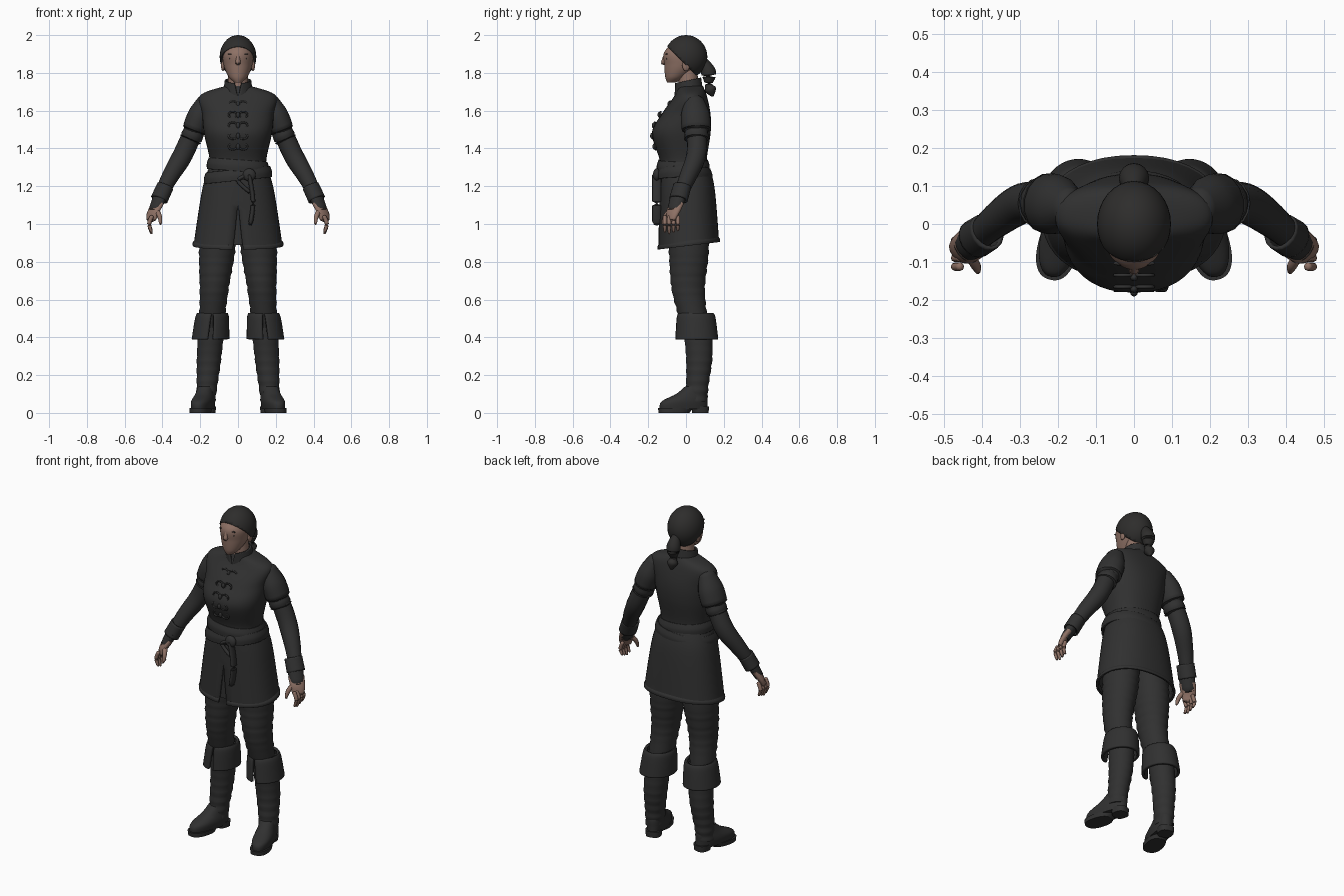
import bpy, bmesh
from math import sin, cos, pi, copysign
from mathutils import Vector, Matrix

if "Cube" in bpy.data.objects:
    bpy.data.objects.remove(bpy.data.objects["Cube"], do_unlink=True)


def material(name, rgb):
    mat = bpy.data.materials.new(name)
    mat.use_nodes = True
    mat.diffuse_color = (*rgb, 1)
    mat.node_tree.nodes["Principled BSDF"].inputs["Base Color"].default_value = (*rgb, 1)
    return mat


CLOTH = material("dark cloth", (.03, .03, .03))
HAIR = material("dark hair", (.027, .026, .025))
SKIN = material("skin", (.27, .165, .13))
LIPS = material("lips", (.17, .08, .07))
SIDES = (("left", 1), ("right", -1))
parts = []


def finish(name, bm, mat, thick=0):
    bmesh.ops.recalc_face_normals(bm, faces=bm.faces)
    mesh = bpy.data.meshes.new(name)
    bm.to_mesh(mesh)
    bm.free()
    mesh.materials.append(mat)
    obj = bpy.data.objects.new(name, mesh)
    bpy.context.collection.objects.link(obj)
    if thick:
        wall = obj.modifiers.new("thickness", 'SOLIDIFY')
        wall.thickness, wall.offset = thick, -1
    parts.append(obj)
    return obj


def smooth(rows, steps=10):
    """Pass a smooth curve through a few rows of numbers."""
    rows = [Vector(row) for row in rows]
    rows = [rows[0], *rows, rows[-1]]
    curve = []
    for a, b, c, d in zip(rows, rows[1:], rows[2:], rows[3:]):
        for k in range(steps):
            t = k / steps
            bend = (2 * a - 5 * b + 4 * c - d) * t + (3 * b - a - 3 * c + d) * t * t
            curve.append(b + (c - a + bend) * t / 2)
    return curve + [rows[-1]]


def skin_rings(rings, capped):
    bm = bmesh.new()
    rings = [[bm.verts.new(co) for co in ring] for ring in rings]
    for low, high in zip(rings, rings[1:]):
        for i in range(len(low) - 1):
            bm.faces.new((low[i], low[i + 1], high[i + 1], high[i]))
    bmesh.ops.remove_doubles(bm, verts=bm.verts, dist=1e-5)
    if capped:
        bmesh.ops.holes_fill(bm, edges=[e for e in bm.edges if e.is_boundary], sides=0)
    return bm


def loft(name, rows, mat=CLOTH, side=1, centre=lambda z: 0, power=2, tilt=0, lean=0,
         slit=lambda t: 0, folds=0, thick=0, count=40):
    """Level oval rings from rows of (height, half width, front, back)."""
    curve = smooth(rows)
    rings = []
    for k, (z, half, front, back) in enumerate(curve):
        gap = slit(k / (len(curve) - 1))
        crease = folds * sin(z * 120)
        ring = []
        for i in range(count + 1):
            angle = gap + 2 * (pi - gap) * i / count
            u, v = (copysign(abs(w) ** (2 / power), w) for w in (sin(angle), -cos(angle)))
            ring.append((side * (centre(z) + (half + crease) * u),
                         (front + back) / 2 + ((back - front) / 2 + crease) * v,
                         z + tilt * v + lean * half * u))
        rings.append(ring)
    return finish(name, skin_rings(rings, not thick), mat, thick)


def band(name, z, half, front, back, height=.06, **look):
    """A wrapped strip that bulges a little below its upper edge."""
    inset = .01
    top = (z + height / 2, half - inset, front + inset, back - inset)
    return loft(name, [top, (z, half, front, back), (z - height / 2, half, front, back)],
                power=2.2, thick=inset, **look)


def tube(name, points, mat=CLOTH, side=1, wide=1, thick=0, count=16):
    """Rings square to a smooth path of (x, y, z, radius)."""
    curve = smooth(points, 6)
    path = [Vector((side * x, y, z)) for x, y, z, radius in curve]
    radii = [row[3] for row in curve]
    if not thick:
        # Round off both ends
        for at, inner in ((0, 1), (len(path), -2)):
            end = path[0] if at == 0 else path[-1]
            size = radii[0] if at == 0 else radii[-1]
            path.insert(at, end + (end - path[inner]).normalized() * size / 2)
            radii.insert(at, size / 2)
            at += 1
    rings = []
    for k, radius in enumerate(radii):
        along = path[min(k + 1, len(path) - 1)] - path[max(k - 1, 0)]
        turn = along.to_track_quat('Z', 'Y')
        angles = [2 * pi * i / count for i in range(count + 1)]
        rings.append([path[k] + turn @ Vector((wide * radius * cos(a), radius * sin(a), 0)) for a in angles])
    return finish(name, skin_rings(rings, not thick), mat, thick)


def ball(name, place, size, mat=CLOTH, cut=None, thick=0):
    bm = bmesh.new()
    bmesh.ops.create_uvsphere(bm, u_segments=32, v_segments=20, radius=1,
                              matrix=Matrix.LocRotScale(Vector(place), None, Vector(size)))
    if cut:
        bmesh.ops.bisect_plane(bm, geom=bm.verts[:] + bm.edges[:] + bm.faces[:],
                               plane_co=cut, plane_no=(0, 1, 1), clear_inner=True)
    return finish(name, bm, mat, thick)


def leg_centre(z):
    return .175 - .075 * z


def chest_front(z):
    return 3.4 * (z - 1.47) ** 2 - .18


# Head and hair
loft("head", [(1.75, .02, -.1, -.05), (1.78, .05, -.11, 0), (1.84, .075, -.115, .07),
              (1.91, .08, -.115, .09), (1.98, .04, -.05, .05)], SKIN)
loft("neck", [(1.66, .06, -.04, .07), (1.82, .05, -.04, .06)], SKIN)
ball("hair_cap", (0, 0, 1.885), (.097, .113, .115), HAIR, cut=(0, -.1, 1.94), thick=.01)
tube("ponytail", [(0, .09, 1.87, .02), (0, .12, 1.8, .04), (0, .12, 1.74, .02),
                  (0, .13, 1.71, .03), (0, .14, 1.68, .01)], HAIR)
tube("nose", [(0, -.11, 1.89, .01), (0, -.12, 1.85, .014)], SKIN)
ball("mouth", (0, -.106, 1.81), (.023, .006, .008), LIPS)
for label, side in SIDES:
    ball(label + "_eye", (side * .033, -.1, 1.875), (.015, .006, .006), HAIR)
    ball(label + "_eyebrow", (side * .035, -.103, 1.9), (.02, .006, .004), HAIR)
    ball(label + "_ear", (side * .08, 0, 1.84), (.01, .02, .03), SKIN)

# Tunic body with standing collar
loft("tunic_body", [(1.73, .07, -.04, .09), (1.68, .2, -.06, .11), (1.58, .19, -.13, .13),
                    (1.48, .18, -.18, .13), (1.34, .15, -.14, .11), (1.26, .16, -.14, .12)], power=2.25)
loft("collar", [(1.69, .08, -.06, .09), (1.76, .07, -.06, .08)], tilt=.015,
     slit=lambda t: .3 * t, thick=.01)

# Chest fastenings: a toggle between two cord loops
for k in range(5):
    z = 1.41 + .056 * k
    y = chest_front(z)
    ball(f"toggle_{k}", (0, y, z), (.01, .01, .016))
    for label, side in SIDES:
        turns = [pi * step / 4 for step in range(9)]
        cord = [(.028 + .022 * cos(a), y + .006, z + .016 * sin(a), .005) for a in turns]
        tube(f"{label}_fastening_loop_{k}", cord, side=side, count=8)

# Tunic skirt, open at the front
loft("skirt", [(1.31, .15, -.135, .11), (1.18, .19, -.14, .15), (.89, .235, -.147, .175)],
     power=2.3, tilt=.02, slit=lambda t: .22 * max(0, t - .6), thick=.01)
band("skirt_hem", .9, .24, -.152, .18, height=.03, tilt=.02, slit=lambda t: .09)
loft("front_lining", [(1.12, .05, -.13, -.12), (.89, .06, -.13, -.12)])

# Belt, knot and hanging end
band("upper_belt", 1.31, .165, -.155, .125, lean=-.07)
band("lower_belt", 1.26, .18, -.16, .14, lean=.1)
ball("belt_knot", (.06, -.155, 1.26), (.034, .02, .034))
tube("hanging_strap", [(.06, -.155, 1.26, .012), (.08, -.155, 1.12, .012), (.066, -.155, 1, .012)], wide=2)
tube("belt_loop", [(.05, -.155, 1.26, .01), (0, -.155, 1.23, .01), (.06, -.155, 1.17, .01)])

for label, side in SIDES:
    # Layered sleeve, cuff and glove
    tube(label + "_upper_sleeve", [(.17, .045, 1.66, .04), (.2, .05, 1.58, .064), (.23, .055, 1.5, .066)],
         side=side, wide=1.2)
    tube(label + "_sleeve_tier", [(.21, .055, 1.54, .05), (.25, .055, 1.45, .06)], side=side, wide=1.1)
    tube(label + "_sleeve", [(.22, .055, 1.53, .05), (.29, .055, 1.37, .053), (.36, .01, 1.25, .045),
                             (.415, -.04, 1.14, .034)], side=side)
    tube(label + "_cuff", [(.385, -.02, 1.2, .044), (.417, -.04, 1.13, .045)], side=side, wide=1.15, thick=.01)
    tube(label + "_glove", [(.41, -.04, 1.15, .032), (.445, -.065, 1.07, .025)], side=side, wide=1.5)

    # Hand with fingers
    tube(label + "_palm", [(.425, -.05, 1.11, .022), (.45, -.07, 1.06, .02), (.46, -.08, 1.02, .015)],
         SKIN, side, wide=2.1)
    for k, finger in enumerate(("index", "middle", "ring", "little")):
        y, tip = .023 * k - .112, .95 + .008 * abs(k - 1)
        tube(f"{label}_{finger}_finger", [(.456, y, 1.04, .011), (.47, y, 1, .011), (.458, y, tip, .007)],
             SKIN, side, count=8)
    tube(label + "_thumb", [(.435, -.075, 1.08, .013), (.415, -.11, 1.04, .013), (.41, -.125, 1, .007)],
         SKIN, side, count=8)

    # Creased trousers, boot shaft and turned-down boot top
    leg = dict(side=side, centre=leg_centre)
    loft(label + "_trouser_leg", [(1.08, .1, -.1, .12), (.85, .095, -.09, .12), (.65, .076, -.075, .1),
                                  (.45, .065, -.02, .12)], folds=.003, **leg)
    loft(label + "_boot_shaft", [(.5, .07, -.02, .135), (.3, .065, 0, .14), (.15, .055, 0, .12),
                                 (.06, .05, -.01, .11)], folds=.002, **leg)
    loft(label + "_boot_top", [(.53, .08, -.04, .145), (.5, .09, -.05, .157), (.39, .1, -.058, .171)],
         slit=lambda t: .03 + .13 * t, thick=.015, **leg)

    # Foot, sole and heel, turned outward
    foot = loft(label + "_boot_foot", [(.02, .05, -.2, .06), (.06, .054, -.19, .06), (.1, .047, -.11, .06),
                                       (.14, .04, -.06, .05)], power=2.3)
    sole = loft(label + "_boot_sole", [(0, .052, -.205, -.04), (.025, .054, -.208, -.02)], power=2.4)
    heel = loft(label + "_boot_heel", [(0, .042, -.02, .064), (.035, .045, -.025, .066)], power=2.6)
    for piece in (foot, sole, heel):
        piece.location = (side * .168, .055, 0)
        piece.rotation_euler.z = side * .26

# Smooth shading with crisp edges
bpy.ops.object.select_all(action='DESELECT')
for obj in parts:
    obj.select_set(True)
bpy.context.view_layer.objects.active = parts[0]
bpy.ops.object.shade_smooth_by_angle(angle=.9)
